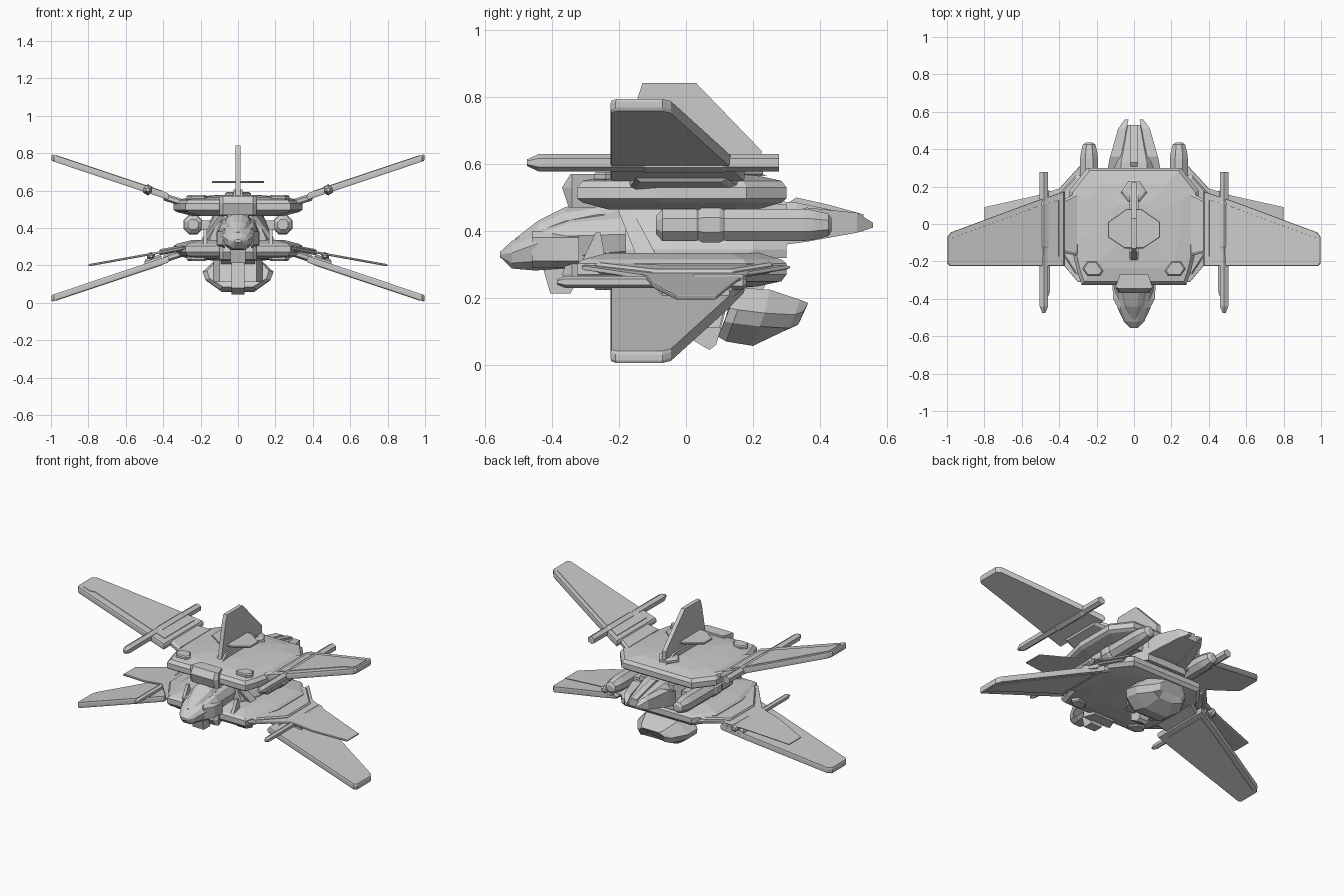
import bpy, bmesh
from math import cos, sin, pi

MID = 0.40  # height of the plane that mirrors upper parts to lower ones


def loft(name, rings, mx=False, mz=False):
    """Skin a list of equal-length rings, cap both ends, mirror copies in x and z."""
    for sx in ((1, -1) if mx else (1,)):
        for sz in ((1, -1) if mz else (1,)):
            bm = bmesh.new()
            vs = [[bm.verts.new((sx * x, y, z if sz > 0 else 2 * MID - z)) for x, y, z in r] for r in rings]
            n = len(rings[0])
            for a, b in zip(vs, vs[1:]):
                for i in range(n):
                    j = (i + 1) % n
                    bm.faces.new((a[i], a[j], b[j], b[i]))
            bm.faces.new(vs[0])
            bm.faces.new(vs[-1][::-1])
            bmesh.ops.recalc_face_normals(bm, faces=bm.faces)
            me = bpy.data.meshes.new(name)
            bm.to_mesh(me)
            bm.free()
            bpy.context.collection.objects.link(bpy.data.objects.new(name, me))


def box(name, x0, x1, y0, y1, z0, z1, **k):
    loft(name, [[(x0, y0, z), (x1, y0, z), (x1, y1, z), (x0, y1, z)] for z in (z0, z1)], **k)


def tube(name, x, z, prof, n=8, **k):
    """Faceted tube along y from (y, radius) pairs."""
    loft(name, [[(x + r * cos(2 * pi * (i + .5) / n), y, z + r * sin(2 * pi * (i + .5) / n))
                 for i in range(n)] for y, r in prof], **k)


def slab(name, pts, zf, t, edge=0.97, **k):
    """Tilted plate with bevelled rim: plan outline, height as function of x, half thickness."""
    cx = sum(p[0] for p in pts) / len(pts)
    cy = sum(p[1] for p in pts) / len(pts)
    rings = []
    for s, h in ((edge, -t), (1, -t * .5), (1, t * .5), (edge, t)):
        r = [(cx + (x - cx) * s, cy + (y - cy) * s) for x, y in pts]
        rings.append([(x, y, zf(x) + h) for x, y in r])
    loft(name, rings, **k)


def side_plate(name, pts, x0, x1, **k):
    """Profile in y,z extruded across x."""
    loft(name, [[(x, y, z) for y, z in pts] for x in (x0, x1)], **k)


def sym(half):
    return half + [(-x, y) for x, y in half[::-1]]


def oval(y, w, zb, zm, zt):
    """Ten-sided body section."""
    return [(w * .45, y, zb), (w * .85, y, zb * .65 + zm * .35), (w, y, zm), (w * .8, y, zm * .4 + zt * .6),
            (w * .35, y, zt), (-w * .35, y, zt), (-w * .8, y, zm * .4 + zt * .6), (-w, y, zm),
            (-w * .85, y, zb * .65 + zm * .35), (-w * .45, y, zb)]


# Upper and lower hull plates
plan = sym([(.10, -.325), (.28, -.325), (.305, -.25), (.345, -.08), (.345, .18), (.25, .30)])
loft('hull_plate', [[(x * s, y * s, z) for x, y in plan] for z, s in
                    ((.465, .72), (.485, .95), (.497, 1), (.53, 1), (.55, .95), (.565, .72), (.575, .35))], mz=True)
loft('hull_front_lip', [[(x, y, z) for x, y in sym([(.08, yf), (.10, -.34), (.075, -.27)])]
                        for z, yf in ((.47, -.35), (.53, -.37), (.57, -.345))], mz=True)
slab('hull_pad', [(.20, -.20), (.25, -.20), (.275, -.24), (.25, -.275), (.18, -.275), (.165, -.25)],
     lambda x: .562, .014, .85, mx=True, mz=True)

# Dorsal fin, its base and cross plate
side_plate('dorsal_fin', [(-.19, .57), (-.145, .795), (-.13, .842), (.03, .842), (.225, .64), (.225, .57)], -.013, .013)
side_plate('dorsal_fin_base', [(-.2, .565), (-.15, .605), (.15, .605), (.24, .565)], -.025, .025)
slab('dorsal_cross_plate', sym([(.05, -.13), (.14, -.07), (.14, .01), (.04, .08)]), lambda x: .645, .006)
slab('hull_rear_boss', sym([(.03, .12), (.07, .17), (.03, .23)]), lambda x: .578, .015, .8)


# Main wings in an X arrangement
def wing_z(x):
    return .607 + .335 * (x - .49)


slab('main_wing', [(.37, -.225), (.985, -.225), (.998, -.21), (.998, -.07), (.98, -.045), (.52, .125), (.37, .175)],
     wing_z, .018, .985, mx=True, mz=True)
slab('wing_panel', [(.40, -.175), (.90, -.175), (.93, -.195), (.975, -.195), (.975, -.075), (.53, .09), (.40, .13)],
     lambda x: wing_z(x) + .003, .018, .99, mx=True, mz=True)
slab('wing_root_hinge', [(.30, -.17), (.40, -.15), (.40, .12), (.30, .17)],
     lambda x: .535 + .33 * (x - .30), .02, .9, mx=True, mz=True)

# Upper and lower gun rails with clamps
tube('upper_rail', .482, .604, [(-.475, .01), (-.44, .026), (-.13, .026), (-.12, .03), (.11, .03), (.12, .026), (.278, .026)],
     6, mx=True)
tube('lower_rail', .465, .248, [(-.385, .008), (-.36, .018), (.02, .018), (.03, .024), (.17, .024), (.18, .012)], 6, mx=True)
slab('lower_wing_clamp', [(.41, -.10), (.50, -.07), (.50, .13), (.41, .17)],
     lambda x: .222 - .33 * (x - .455), .024, .85, mx=True)

# Small lower winglets
slab('winglet', [(.27, -.31), (.30, -.31), (.46, -.12), (.60, -.10), (.80, -.03), (.80, .09), (.53, .15), (.40, .19), (.29, .31)],
     lambda x: .292 - .18 * (x - .29), .006, mx=True)
slab('winglet_root_panel', [(.25, -.28), (.31, -.27), (.42, -.10), (.42, .14), (.31, .26), (.25, .26)],
     lambda x: .293 - .18 * (x - .29), .016, .95, mx=True)

# Nose, canopy and fuselage
loft('nose', [oval(-.555, .02, .322, .33, .338), oval(-.52, .055, .288, .335, .37), oval(-.45, .088, .282, .36, .405),
              oval(-.35, .105, .29, .385, .45), oval(-.20, .11, .31, .39, .47), oval(-.08, .10, .32, .39, .465)])
loft('canopy', [oval(-.51, .018, .35, .362, .378), oval(-.44, .052, .36, .40, .432),
                oval(-.36, .07, .38, .43, .472), oval(-.26, .068, .40, .45, .482), oval(-.15, .05, .42, .45, .48)])
side_plate('nose_chin', [(-.43, .30), (-.405, .213), (-.345, .213), (-.30, .30)], -.04, .04)
loft('nose_cheek', [[(.07, y, .40), (w, y, .38), (w, y, .31), (.07, y, .29)]
                    for y, w in ((-.46, .08), (-.40, .112), (-.32, .115))], mx=True)
loft('fuselage', [[(b, y, .32), (b, y, .345), (t, y, .48), (-t, y, .48), (-b, y, .345), (-b, y, .32)]
                  for y, b, t in ((-.18, .15, .09), (-.05, .19, .12), (.20, .19, .13), (.30, .14, .12))])
side_plate('side_strut', [(-.31, .31), (-.27, .395), (-.255, .395), (-.24, .31)], .165, .185, mx=True)
loft('slanted_brace', [[(.20, y0, .33), (.20, y1, .33), (.09, y1 - .08, .48), (.09, y0 - .06, .48)]
                       for y0, y1 in ((-.15, -.09),)] +
     [[(.17, -.15, .33), (.17, -.09, .33), (.06, -.17, .48), (.06, -.21, .48)]], mx=True)

# Forked tail
loft('tail_body', [[(w, y, b), (w, y, (b + t) / 2), (w * .55, y, t), (-w * .55, y, t), (-w, y, (b + t) / 2), (-w, y, b)]
                   for y, w, b, t in ((.26, .13, .36, .49), (.33, .125, .365, .485), (.45, .085, .385, .46), (.53, .06, .40, .44))])
loft('tail_prong', [[(a, y, b), (c, y, b), (c, y, t), (a, y, t)] for y, a, c, b, t in
                    ((.30, .07, .14, .36, .45), (.36, .07, .128, .368, .47), (.51, .04, .085, .395, .455), (.558, .03, .05, .41, .425))], mx=True)
side_plate('tail_spine', [(.28, .47), (.33, .50), (.42, .48), (.53, .45), (.53, .42), (.28, .42)], -.02, .02)

# Twin engines
tube('engine', .24, .418, [(-.09, .03), (-.07, .052), (.03, .052), (.045, .044), (.105, .044), (.12, .052), (.35, .052),
                           (.38, .048), (.425, .036), (.435, .02)], 8, mx=True)
tube('engine_collar', .24, .418, [(.035, .048), (.05, .057), (.10, .057), (.115, .048)], 8, mx=True)
box('engine_mount', .15, .22, .0, .26, .39, .44, mx=True)

# Belly thruster, tilted nozzle with ventral keel
loft('belly_thruster', [[(a, y + .03, t), (w, y + .015, m), (w * .92, y, m - .04), (c, y - .02, b), (-c, y - .02, b),
                         (-w * .92, y, m - .04), (-w, y + .015, m), (-a, y + .03, t)]
                        for y, a, w, c, t, m, b in ((.115, .11, .165, .08, .235, .17, .085), (.14, .12, .19, .10, .23, .165, .07),
                                                    (.22, .11, .18, .085, .225, .155, .057), (.31, .08, .12, .05, .195, .15, .10),
                                                    (.335, .06, .09, .04, .185, .16, .14))])
loft('thruster_collar', [[(w, y + .035, .24), (w, y, .11), (-w, y, .11), (-w, y + .035, .24)]
                         for y, w in ((.04, .10), (.10, .13))])
side_plate('ventral_keel', [(.03, .24), (.14, .24), (.09, .06), (.07, .045), (.01, .08)], -.034, .034)
side_plate('thruster_pylon', [(-.05, .27), (.25, .27), (.22, .2), (.08, .2)], -.09, .09)
